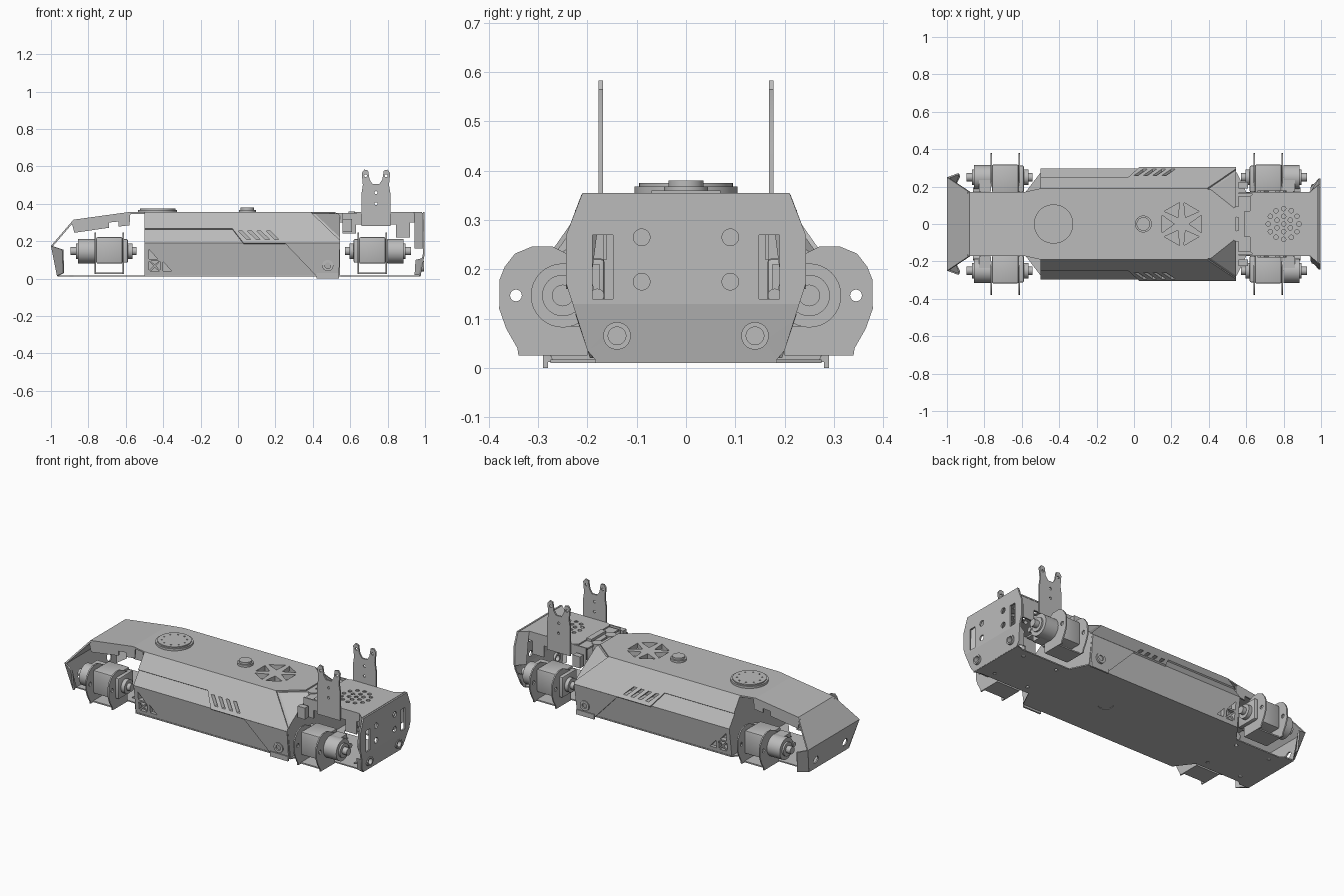
import bpy, bmesh, math
from mathutils import Vector, Matrix

cube = bpy.data.objects.get("Cube")
if cube:
    bpy.data.objects.remove(cube, do_unlink=True)

grey = bpy.data.materials.new("plain grey")
grey.use_nodes = True
GREY = (0.5, 0.5, 0.5, 1)
grey.diffuse_color = GREY
grey.node_tree.nodes["Principled BSDF"].inputs["Base Color"].default_value = GREY
parts = []


# ---- helpers: a piece is (outline points, extrusion vector) ----
def prism(pts, axis, a, b):
    place = {"x": lambda u, v: (a, u, v), "y": lambda u, v: (u, a, v), "z": lambda u, v: (u, v, a)}[axis]
    vec = Vector([b - a if c == axis else 0 for c in "xyz"])
    return [place(*p) for p in pts], vec


def disc(u, v, r, axis, a, b, n=32):
    ring = [(u + r * math.cos(math.tau * i / n), v + r * math.sin(math.tau * i / n)) for i in range(n)]
    return prism(ring, axis, a, b)


def box(x0, x1, y0, y1, z0, z1):
    return prism([(x0, y0), (x1, y0), (x1, y1), (x0, y1)], "z", z0, z1)


def both(half):
    # full outline from a half outline, mirrored in the second coordinate
    return half + [(u, -v) for u, v in reversed(half)]


def solid(name, pieces, keep=True):
    bm = bmesh.new()
    for pts, vec in pieces:
        low = [bm.verts.new(p) for p in pts]
        top = [bm.verts.new(Vector(p) + Vector(vec)) for p in pts]
        n = len(pts)
        bm.faces.new(low)
        bm.faces.new(top[::-1])
        for i in range(n):
            j = (i + 1) % n
            bm.faces.new((low[j], low[i], top[i], top[j]))
    bmesh.ops.recalc_face_normals(bm, faces=bm.faces)
    mesh = bpy.data.meshes.new(name)
    bm.to_mesh(mesh)
    bm.free()
    mesh.materials.append(grey)
    ob = bpy.data.objects.new(name, mesh)
    bpy.context.collection.objects.link(ob)
    if keep:
        parts.append(ob)
    return ob


def bake(ob):
    dg = bpy.context.evaluated_depsgraph_get()
    mesh = bpy.data.meshes.new_from_object(ob.evaluated_get(dg))
    ob.modifiers.clear()
    ob.data = mesh


def cut(ob, pieces):
    tool = solid("cutter", pieces, keep=False)
    tool.hide_render = True
    mod = ob.modifiers.new("cut", "BOOLEAN")
    mod.operation, mod.solver, mod.object = "DIFFERENCE", "EXACT", tool
    bake(ob)
    bpy.data.objects.remove(tool, do_unlink=True)


def mirrored(ob, name, sx=1, sy=-1, dx=0):
    new = ob.copy()
    new.data = ob.data.copy()
    new.name = name
    new.data.transform(Matrix.Translation((dx, 0, 0)) @ Matrix.Diagonal((sx, sy, 1, 1)))
    if sx * sy < 0:
        new.data.flip_normals()
    bpy.context.collection.objects.link(new)
    parts.append(new)
    return new


def slope(x, z):
    # point on the left upper slope of the body
    return (x, 0.19 + (0.355 - z) * 0.7, z)


# ---- central body: six-sided tube with chamfered corners at the head end ----
section = both([(0.016, 0.272), (0.19, 0.296), (0.347, 0.184)])
body = solid("body_shell", [prism([(y, z) for z, y in section], "x", -0.5, 0.545)])
bm = bmesh.new()
bm.from_mesh(body.data)
for s in (1, -1):
    a, b, c = Vector((0.39, s * 0.188, 0.355)), Vector((0.52, s * 0.085, 0.355)), Vector((0.545, s * 0.305, 0.2))
    normal = (b - a).cross(c - a) * s
    normal *= 1 if normal.x > 0 else -1
    res = bmesh.ops.bisect_plane(bm, geom=bm.verts[:] + bm.edges[:] + bm.faces[:],
                                 plane_co=a, plane_no=normal, clear_outer=True)
    bmesh.ops.holes_fill(bm, edges=[e for e in bm.edges if e.is_boundary], sides=0)
bmesh.ops.recalc_face_normals(bm, faces=bm.faces)
bm.to_mesh(body.data)
bm.free()

# ---- armour cover: top, slopes and lower side flaps ----
top = solid("top_cover", [prism(both([(-0.59, 0.17), (-0.5, 0.19), (0.39, 0.19), (0.52, 0.085)]), "z", 0.346, 0.355)])
fan = []
for k in range(6):
    a = k * math.pi / 3
    tri = [(0.04, 0), (0.115, 0.42), (0.115, -0.42)]
    fan.append(prism([(0.255 + r * math.cos(a + t), r * math.sin(a + t)) for r, t in tri], "z", 0.325, 0.4))
cut(top, fan)
slots = []
for s in (1, -1):
    for i in range(4):
        x = 0.0 + 0.05 * i
        slots.append(prism([(x, 0.255), (x + 0.022, 0.255), (x + 0.07, 0.208), (x + 0.048, 0.208)], "y", s * 0.225, s * 0.34))
side = [(-0.5, 0.355), (-0.5, 0.268), (-0.03, 0.268), (0.03, 0.19), (0.545, 0.19), (0.545, 0.205), (0.39, 0.355)]
cover = solid("left_slope_cover", [([slope(x, z) for x, z in side], (0, -0.008, -0.006))])
cut(cover, slots)
mirrored(cover, "right_slope_cover")
flap = solid("left_lower_flap", [
    ([(0.25, 0.305, 0.19), (0.545, 0.305, 0.19), (0.54, 0.282, 0.012), (0.42, 0.282, 0.012)], (0, -0.01, 0))])
mirrored(flap, "right_lower_flap")
screw = solid("left_side_screw", [disc(0.48, 0.07, 0.03, "y", 0.27, 0.298)])
cut(screw, [disc(0.48, 0.07, 0.016, "y", 0.285, 0.32)])
mirrored(screw, "right_side_screw")
foot = solid("left_foot", [box(0.42, 0.54, 0.28, 0.29, 0.0, 0.03)])
mirrored(foot, "right_foot")

# ---- triangular side vents ----
vents = []
triangles = [[(-0.475, 0.155), (-0.475, 0.105), (-0.43, 0.105)], [(-0.475, 0.092), (-0.475, 0.045), (-0.452, 0.068)],
             [(-0.468, 0.095), (-0.422, 0.095), (-0.445, 0.075)], [(-0.468, 0.038), (-0.422, 0.038), (-0.445, 0.06)],
             [(-0.418, 0.092), (-0.418, 0.045), (-0.438, 0.068)], [(-0.4, 0.09), (-0.4, 0.04), (-0.355, 0.04)]]
for s in (1, -1):
    vents += [prism(t, "y", s * 0.255, s * 0.33) for t in triangles]
cut(body, vents)
cut(body, slots)
cut(body, fan)

# ---- round sensor and button on top ----
sensor = solid("round_sensor", [disc(-0.43, 0, 0.105, "z", 0.35, 0.368, 48)])
crown = solid("sensor_crown", [disc(-0.43, 0, 0.095, "z", 0.366, 0.375, 48)])
cut(crown, [disc(-0.43 + 0.07 * math.cos(k * 0.63), 0.07 * math.sin(k * 0.63), 0.005, "z", 0.37, 0.39, 8) for k in range(10)])
solid("button_base", [disc(0.05, 0, 0.045, "z", 0.35, 0.368)])
solid("button", [disc(0.05, 0, 0.036, "z", 0.366, 0.38)])

# ---- floor plate ----
floor_half = [(-0.965, 0.19), (-0.9, 0.19), (-0.88, 0.17), (-0.58, 0.17), (-0.5, 0.275),
              (0.55, 0.275), (0.6, 0.17), (0.93, 0.17), (0.975, 0.185)]
floor = solid("floor_plate", [prism(both(floor_half), "z", 0.01, 0.017)])
holes = [disc(0.2, 0, 0.042, "z", 0, 0.013)]
holes += [disc(x, s * 0.12, 0.01, "z", 0, 0.03, 12) for x in (-0.85, -0.62, 0.65, 0.88) for s in (1, -1)]
cut(floor, holes)

# ---- tail: sloping roof, folded end and side flaps ----
def span(x0, y0, z0, x1, y1, z1, vec):
    return [(x0, -y0, z0), (x0, y0, z0), (x1, y1, z1), (x1, -y1, z1)], vec


solid("tail_roof", [span(-0.59, 0.17, 0.355, -0.88, 0.17, 0.315, (0, 0, -0.008))])
solid("tail_slope", [span(-0.88, 0.17, 0.315, -1.0, 0.25, 0.175, (0.007, 0, -0.006))])
tail = solid("tail_plate", [span(-1.0, 0.25, 0.175, -0.965, 0.19, 0.012, (0.008, 0, 0))])
cut(tail, [disc(s * 0.14, 0.07, 0.022, "x", -1.1, -0.9) for s in (1, -1)])
wing = solid("left_tail_wing", [([(-1.0, 0.25, 0.175), (-0.94, 0.272, 0.155), (-0.935, 0.26, 0.03), (-0.968, 0.195, 0.015)],
                                 (0.006, -0.006, 0))])
mirrored(wing, "right_tail_wing")
skirt = solid("left_tail_skirt", [prism([(-0.89, 0.305), (-0.875, 0.245), (-0.69, 0.272), (-0.69, 0.3), (-0.64, 0.305),
                                        (-0.64, 0.278), (-0.58, 0.285), (-0.575, 0.355)], "y", 0.162, 0.17)])
mirrored(skirt, "right_tail_skirt")

# ---- head: roof with speaker holes, side flaps and forked brackets ----
roof = solid("head_roof", [prism(both([(0.62, 0.15), (0.65, 0.17), (0.94, 0.17), (0.985, 0.21)]), "z", 0.347, 0.355)])
grille = [disc(0.8, 0, 0.012, "z", 0.3, 0.4, 12)]
for ring in (1, 2):
    for k in range(6 * ring):
        a = math.tau * k / (6 * ring) + math.pi / 6
        grille.append(disc(0.8 + 0.041 * ring * math.cos(a), 0.041 * ring * math.sin(a), 0.012, "z", 0.3, 0.4, 12))
cut(roof, grille)
solid("roof_bridge", [box(0.56, 0.63, -0.15, 0.15, 0.335, 0.345)])
solid("bridge_connector", [box(0.59, 0.625, -0.07, 0.07, 0.335, 0.36)])
cheek = solid("left_head_cheek", [prism([(0.56, 0.352), (0.96, 0.352), (0.96, 0.3), (0.92, 0.3), (0.92, 0.22), (0.845, 0.22),
                                        (0.845, 0.29), (0.63, 0.29), (0.63, 0.24), (0.56, 0.24)], "y", 0.16, 0.168)])
mirrored(cheek, "right_head_cheek")
prong = [(0.28, 0.078), (0.45, 0.078), (0.5, 0.07), (0.565, 0.076), (0.583, 0.062), (0.578, 0.042),
         (0.53, 0.034), (0.505, 0.018)]
fork = solid("left_fork_bracket", [prism([(0.7375 + x, z) for z, x in both(prong)], "y", 0.168, 0.178)])
cut(fork, [disc(0.7375 + x, z, 0.008, "y", 0.1, 0.2, 12) for x, z in ((-0.055, 0.55), (0.055, 0.55), (0, 0.46), (0, 0.4))])
mirrored(fork, "right_fork_bracket")
post = solid("left_post", [disc(0.555, 0.065, 0.03, "z", 0.3, 0.35), box(0.56, 0.61, 0.19, 0.225, 0.25, 0.32)])
mirrored(post, "right_post")

# ---- head end plate with windows and nozzles ----
face_half = [(0.13, 0.23), (0.17, 0.243), (0.27, 0.243), (0.355, 0.21)]
face = solid("face_plate", [prism([(y, z) for z, y in both(face_half)], "x", 0.988, 0.998)])
openings = []
for s in (1, -1):
    openings += [disc(s * 0.09, z, 0.017, "x", 0.9, 1.1, 20) for z in (0.175, 0.265)]
    openings.append(prism([(s * 0.148, 0.14), (s * 0.19, 0.14), (s * 0.19, 0.27), (s * 0.148, 0.27)], "x", 0.9, 1.1))
cut(face, openings)
chin = solid("chin_plate", [([(0.998, -0.23, 0.13), (0.998, 0.23, 0.13), (0.98, 0.2, 0.035), (0.976, 0.18, 0.012),
                             (0.976, -0.18, 0.012), (0.98, -0.2, 0.035)], (-0.01, 0, 0))])
cut(chin, [disc(s * 0.14, 0.065, 0.02, "x", 0.9, 1.1) for s in (1, -1)])
nozzle = solid("left_nozzle", [disc(0.14, 0.065, 0.028, "x", 0.965, 0.995)])
cut(nozzle, [disc(0.14, 0.065, 0.018, "x", 0.9, 1.1)])
mirrored(nozzle, "right_nozzle")
flange = solid("left_face_flange", [
    ([(0.995, 0.243, 0.16), (0.995, 0.243, 0.27), (0.995, 0.212, 0.352), (0.95, 0.17, 0.352), (0.95, 0.195, 0.16)], (-0.007, 0, 0)),
    ([(0.992, 0.225, 0.11), (0.955, 0.21, 0.1), (0.95, 0.195, 0.02), (0.977, 0.185, 0.02)], (-0.006, 0, 0))])
mirrored(flange, "right_face_flange")

# ---- four leg motors with brackets ----
rim = [(0.2, 0.025), (0.34, 0.025), (0.342, 0.04), (0.365, 0.08), (0.379, 0.12), (0.378, 0.18),
       (0.368, 0.205), (0.347, 0.232), (0.313, 0.246), (0.27, 0.246), (0.2, 0.21)]
cheeks = solid("motor_bracket", [prism(rim, "x", x, x + 0.008) for x in (-0.767, -0.617)])
cut(cheeks, [disc(0.345, 0.147, 0.012, "x", -1, 0, 16)])
web = solid("bracket_web", [box(-0.767, -0.609, 0.2, 0.315, 0.025, 0.033)])
case = solid("motor_case", [box(-0.758, -0.618, 0.165, 0.318, 0.08, 0.222)])
drum = solid("motor_drum", [disc(0.25, 0.147, 0.065, "x", -0.855, -0.768), box(-0.83, -0.765, 0.175, 0.25, 0.084, 0.21)])
gear = solid("motor_gear", [box(-0.62, -0.588, 0.17, 0.312, 0.085, 0.212)])
hub = solid("motor_hub", [disc(0.25, 0.147, 0.042, "x", -0.865, -0.85), disc(0.25, 0.147, 0.042, "x", -0.59, -0.565)])
shaft = solid("motor_shaft", [disc(0.25, 0.147, 0.022, "x", -0.895, -0.86, 20), disc(0.25, 0.147, 0.022, "x", -0.57, -0.542, 20),
                              disc(0.18, 0.147, 0.014, "x", -0.86, -0.82, 16)])
for ob in (case, gear):
    bev = ob.modifiers.new("soft edges", "BEVEL")
    bev.width, bev.segments = 0.008, 2
    bake(ob)
for ob in (cheeks, web, case, drum, gear, hub, shaft):
    base = ob.name
    mirrored(ob, "tail_right_" + base)
    mirrored(ob, "head_left_" + base, -1, 1, 0.03)
    mirrored(ob, "head_right_" + base, -1, -1, 0.03)
    ob.name = "tail_left_" + base

# ---- smooth round walls, keep folds sharp ----
bpy.ops.object.select_all(action="DESELECT")
for ob in parts:
    ob.select_set(True)
bpy.context.view_layer.objects.active = parts[0]
bpy.ops.object.shade_smooth_by_angle(angle=math.radians(30))
